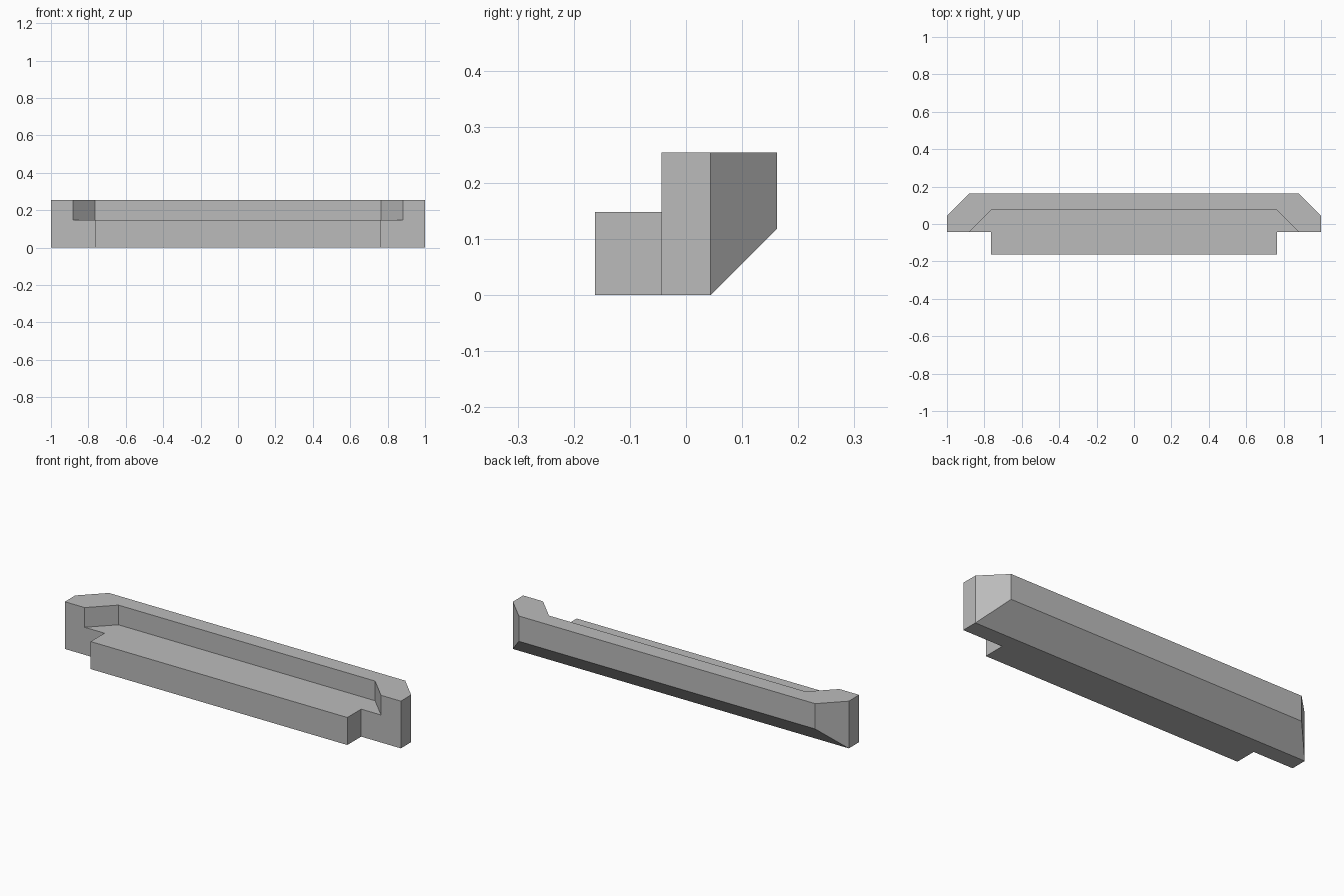
import bpy
import bmesh

cube = bpy.data.objects.get("Cube")
if cube:
    bpy.data.objects.remove(cube, do_unlink=True)

END, BLOCK, BACK_HALF = 1.0, 0.764, 0.882   # half widths
FRONT, WALL, BACK = -0.162, 0.044, 0.162    # depths
LEDGE, TOP = 0.148, 0.254                   # heights

grey = bpy.data.materials.new("plain_grey")
grey.use_nodes = True
colour = (0.5, 0.5, 0.5, 1)
grey.diffuse_color = colour
grey.node_tree.nodes["Principled BSDF"].inputs["Base Color"].default_value = colour


def prism(name, half_outline, z0, z1, undercut=False):
    """Extrude a right-hand outline (front to back) mirrored across x = 0."""
    outline = half_outline + [(-x, y) for x, y in reversed(half_outline)]
    bm = bmesh.new()
    face = bm.faces.new([bm.verts.new((x, y, z0)) for x, y in outline])
    top = bmesh.ops.extrude_face_region(bm, geom=[face])["geom"]
    for v in top:
        if isinstance(v, bmesh.types.BMVert):
            v.co.z = z1
    if undercut:
        # Sloping underside along the back
        geom = bm.verts[:] + bm.edges[:] + bm.faces[:]
        cut = bmesh.ops.bisect_plane(bm, geom=geom, plane_co=(0, WALL, 0),
                                     plane_no=(0, 1, -1), clear_outer=True)
        edges = [e for e in cut["geom_cut"] if isinstance(e, bmesh.types.BMEdge)]
        bmesh.ops.holes_fill(bm, edges=[e for e in bm.edges if e.is_boundary] or edges)
        bmesh.ops.remove_doubles(bm, verts=bm.verts[:], dist=0.0001)
    bmesh.ops.recalc_face_normals(bm, faces=bm.faces[:])
    mesh = bpy.data.meshes.new(name)
    bm.to_mesh(mesh)
    bm.free()
    mesh.materials.append(grey)
    obj = bpy.data.objects.new(name, mesh)
    bpy.context.collection.objects.link(obj)
    return obj


# Full-height body with a projecting front block and clipped rear corners
body = prism("ledge_body", [(BLOCK, FRONT), (BLOCK, -WALL), (END, -WALL),
                            (END, WALL), (BACK_HALF, BACK)], 0, TOP, True)

# Flared recess above the ledge, leaving the rear wall and its angled ends
reach = 0.2
inner_back = BACK_HALF - BLOCK - WALL
cutter = prism("recess_cutter", [(BACK_HALF + reach, -WALL - reach),
                                 (BLOCK, inner_back)], LEDGE, TOP + 0.1)
cutter.hide_render = True

mod = body.modifiers.new("recess", "BOOLEAN")
mod.operation = "DIFFERENCE"
mod.solver = "EXACT"
mod.object = cutter
bpy.context.view_layer.objects.active = body
bpy.ops.object.modifier_apply(modifier=mod.name)
bpy.data.objects.remove(cutter, do_unlink=True)
